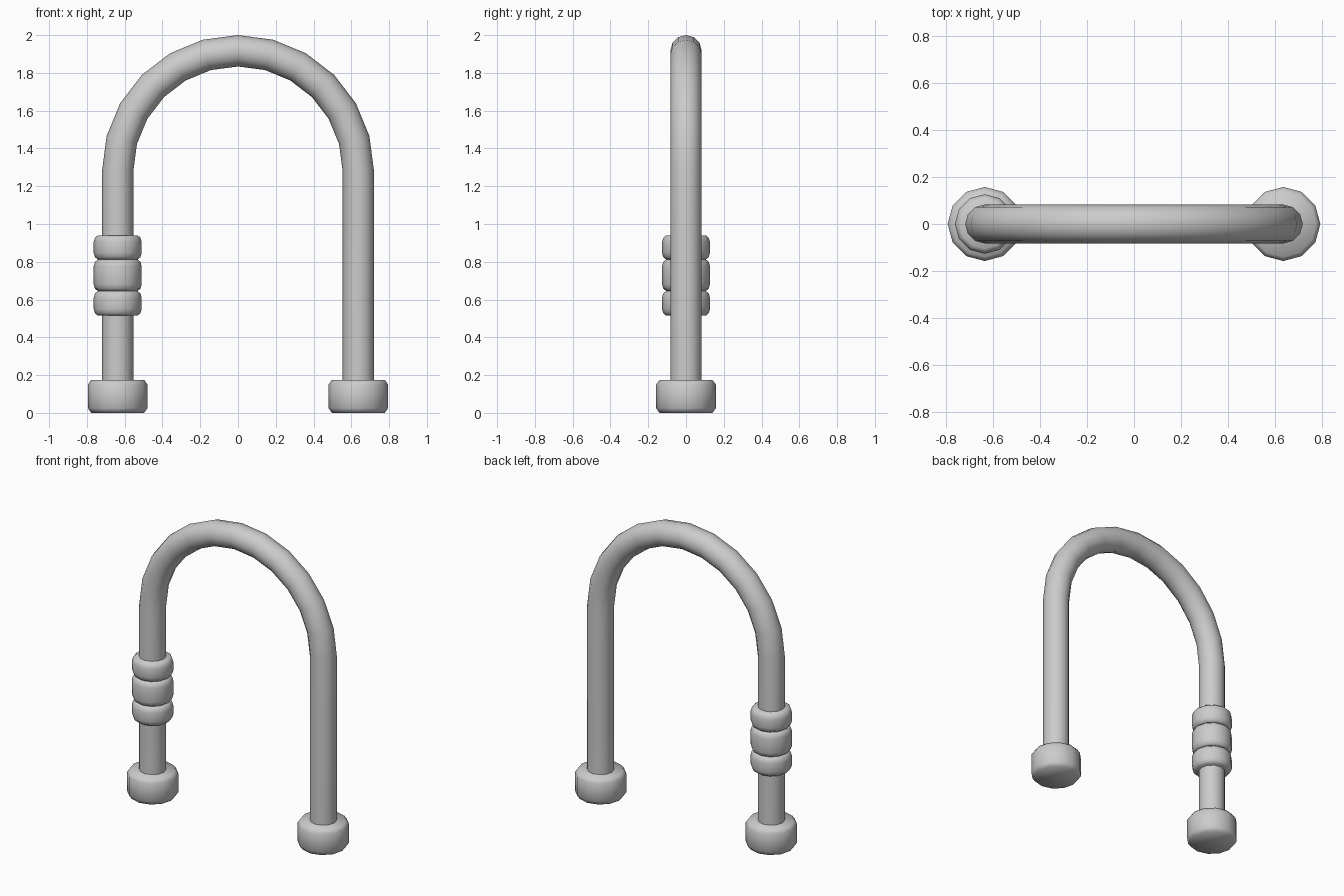
import bpy
from math import sin, cos, pi

cube = bpy.data.objects.get("Cube")
if cube:
    bpy.data.objects.remove(cube, do_unlink=True)

SIDES = 12
LEG_X = 0.637      # arch radius and leg offset
SPRING_Z = 1.28    # height where the arch begins
TUBE_R = 0.083

steel = bpy.data.materials.new("grey metal")
steel.use_nodes = True
grey = (0.6, 0.6, 0.6, 1)
steel.diffuse_color = grey
bsdf = next(n for n in steel.node_tree.nodes if n.type == 'BSDF_PRINCIPLED')
bsdf.inputs["Base Color"].default_value = grey


def loft(name, rings, angle):
    """Skin a list of closed rings and cap both ends."""
    n = SIDES
    verts = [v for ring in rings for v in ring]
    faces = [(k * n + i, k * n + (i + 1) % n, (k + 1) * n + (i + 1) % n, (k + 1) * n + i)
             for k in range(len(rings) - 1) for i in range(n)]
    faces += [tuple(reversed(range(n))), tuple(range(len(verts) - n, len(verts)))]
    mesh = bpy.data.meshes.new(name)
    mesh.from_pydata(verts, [], faces)
    mesh.materials.append(steel)
    obj = bpy.data.objects.new(name, mesh)
    bpy.context.collection.objects.link(obj)
    bpy.ops.object.select_all(action='DESELECT')
    obj.select_set(True)
    bpy.context.view_layer.objects.active = obj
    bpy.ops.object.mode_set(mode='EDIT')
    bpy.ops.mesh.select_all(action='SELECT')
    bpy.ops.mesh.normals_make_consistent(inside=False)
    bpy.ops.object.mode_set(mode='OBJECT')
    bpy.ops.object.shade_smooth_by_angle(angle=angle)
    return obj


def turned(name, x, profile, angle):
    """Lathe a (radius, height) profile about a vertical axis at x."""
    turn = [2 * pi * i / SIDES for i in range(SIDES)]
    return loft(name, [[(x + r * cos(t), r * sin(t), z) for t in turn]
                       for r, z in profile], angle)


# Bent tube: two straight legs joined by a half-circle arch
def tube_ring(a, z):
    turn = [2 * pi * i / SIDES for i in range(SIDES)]
    return [((LEG_X + TUBE_R * cos(t)) * cos(a), TUBE_R * sin(t),
             z + (LEG_X + TUBE_R * cos(t)) * sin(a)) for t in turn]


arch = [tube_ring(pi * k / 12, SPRING_Z) for k in range(13)]
loft("bent_tube", [tube_ring(0, 0.02)] + arch + [tube_ring(pi, 0.02)], pi / 4)

# Foot collars with chamfered rims
foot = [(0.14, 0), (0.158, 0.025), (0.158, 0.15), (0.14, 0.175)]
for side, x in (("left", LEG_X), ("right", -LEG_X)):
    turned(side + "_foot", x, foot, pi / 3)

# Grip sleeve: three rounded bands
for name, low, high in (("lower", 0.515, 0.645), ("middle", 0.645, 0.812),
                        ("upper", 0.812, 0.94)):
    band = [(0.105, low), (0.12, low + 0.012), (0.127, low + 0.035),
            (0.127, high - 0.035), (0.12, high - 0.012), (0.105, high)]
    turned(name + "_grip_band", -LEG_X, band, pi / 3)
